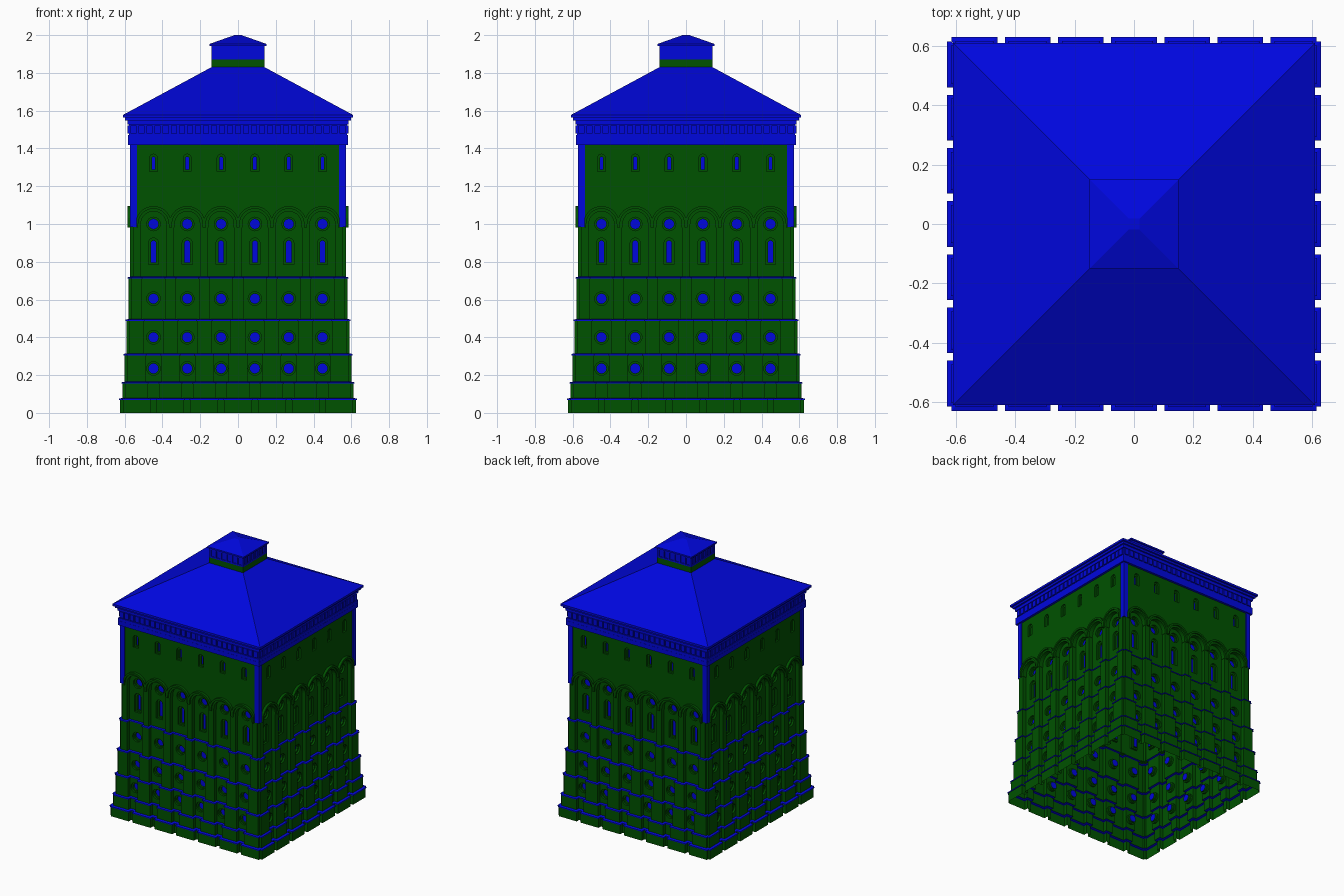
import bpy, bmesh
from math import pi, sin, cos, acos
from mathutils import Matrix, Vector

if "Cube" in bpy.data.objects:
    bpy.data.objects.remove(bpy.data.objects["Cube"])

def material(name, col):
    m = bpy.data.materials.new(name)
    m.diffuse_color = (*col, 1)
    m.use_nodes = True
    m.node_tree.nodes["Principled BSDF"].inputs["Base Color"].default_value = m.diffuse_color
    return m

GREEN = material("green_wall", (0.0, 0.085, 0.0))
BLUE = material("blue_trim", (0.0, 0.002, 0.73))
PITCH = 0.179                                    # spacing of buttresses and bays
BAYS = [(k - 2.5) * PITCH for k in range(6)]
PIERS = [(k - 3) * PITCH for k in range(7)]
END = 3 * PITCH

def finish(name, bm, mat, four=True):
    """Turn a bmesh into an object; front-side geometry is repeated on all four sides."""
    if four:
        src = bm.verts[:] + bm.edges[:] + bm.faces[:]
        for k in (1, 2, 3):
            new = bmesh.ops.duplicate(bm, geom=src)["geom"]
            vs = [v for v in new if isinstance(v, bmesh.types.BMVert)]
            bmesh.ops.rotate(bm, verts=vs, cent=(0, 0, 0), matrix=Matrix.Rotation(k * pi / 2, 3, 'Z'))
    me = bpy.data.meshes.new(name)
    bm.to_mesh(me)
    bm.free()
    me.materials.append(mat)
    ob = bpy.data.objects.new(name, me)
    bpy.context.collection.objects.link(ob)

def box(bm, x0, x1, y0, y1, z0, z1):
    m = Matrix.Translation(((x0 + x1) / 2, (y0 + y1) / 2, (z0 + z1) / 2))
    bmesh.ops.create_cube(bm, size=1, matrix=m @ Matrix.Diagonal((x1 - x0, y1 - y0, z1 - z0, 1)))

def prism(bm, pts, shift):
    """Closed polygon pushed along a vector."""
    f = bm.faces.new([bm.verts.new(p) for p in pts])
    new = bmesh.ops.extrude_face_region(bm, geom=[f], use_keep_orig=True)["geom"]
    bmesh.ops.translate(bm, verts=[v for v in new if isinstance(v, bmesh.types.BMVert)], vec=shift)
    bmesh.ops.recalc_face_normals(bm, faces=bm.faces[:])

def frustum(name, mat, h0, h1, z0, z1):
    """Square block, optionally tapered."""
    bm = bmesh.new()
    box(bm, -h0, h0, -h0, h0, z0, z1)
    for v in bm.verts:
        if v.co.z > (z0 + z1) / 2:
            v.co.x *= h1 / h0
            v.co.y *= h1 / h0
    finish(name, bm, mat, False)

# window outlines, counter-clockwise seen from the front
def circle(cx, cz, r, n=16):
    return [(cx + r * cos(2 * pi * i / n), cz + r * sin(2 * pi * i / n)) for i in range(n)]

def arch(cx, z0, z1, w, n=8):
    arc = [(cx + w * cos(pi * i / n), z1 - w + w * sin(pi * i / n)) for i in range(n + 1)]
    return [(cx - w, z0), (cx + w, z0)] + arc

def round_window(cx, cz):
    return circle(cx, cz, 0.036), circle(cx, cz, 0.026)

def rect(x0, x1, z0, z1):
    return [(x0, z0), (x1, z0), (x1, z1), (x0, z1)]

def panel(bm, glass, outline, y, windows):
    """Flat wall piece with stepped window openings and glass."""
    def ring(b, pts, yy):
        return [b.verts.new((x, yy, z)) for x, z in pts]
    def bridge(a, b):
        for i in range(len(a)):
            j = (i + 1) % len(a)
            bm.faces.new((a[i], a[j], b[j], b[i]))
    loops = [ring(bm, pts, y) for pts in [outline] + [w[0] for w in windows]]
    edges = [bm.edges.new((l[i - 1], l[i])) for l in loops for i in range(len(l))]
    made = bmesh.ops.triangle_fill(bm, use_beauty=True, use_dissolve=False, edges=edges, normal=(0, -1, 0))["geom"]
    for f in made:
        if isinstance(f, bmesh.types.BMFace):
            f.normal_update()
            if f.normal.y > 0:
                f.normal_flip()
    for a, (outer, inner) in zip(loops[1:], windows):
        b, c, d = ring(bm, outer, y + 0.014), ring(bm, inner, y + 0.014), ring(bm, inner, y + 0.028)
        bridge(a, b)
        bridge(b, c)
        bridge(c, d)
        glass.faces.new(ring(glass, inner, y + 0.028))

def zigzag(o, r):
    """Plan outline of one side: seven buttresses at o, recesses at r."""
    e = o - 0.015
    hw = e - END
    pts = [(-e, -e)]
    for c in PIERS:
        a, b = c - hw, c + hw
        pts += [(a, -r)] * (c > PIERS[0]) + [(a, -o), (b, -o)] + [(b, -r)] * (c < PIERS[-1])
    return pts + [(e, -e)]

def strip(bm, low, z0, high, z1, skip=()):
    """Wall faces between two plan outlines."""
    for i in range(len(low) - 1):
        if i not in skip:
            p, q, s, t = low[i], low[i + 1], high[i + 1], high[i]
            bm.faces.new([bm.verts.new(v) for v in ((*p, z0), (*q, z0), (*s, z1), (*t, z1))])

# stepped lower storeys: bottom, top, buttress plane, recess plane, window height
R = 0.543
storeys = [(0.0, 0.068, 0.625, 0.597, None), (0.079, 0.155, 0.612, 0.584, None),
           (0.165, 0.305, 0.601, 0.573, 0.235), (0.315, 0.487, 0.591, 0.563, 0.40),
           (0.497, 0.711, 0.580, 0.552, 0.605), (0.721, 0.99, 0.572, R, None)]
walls, ledges, glass = bmesh.new(), bmesh.new(), bmesh.new()
for (z0, z1, o, r, wz), upper in zip(storeys, storeys[1:]):
    pts = zigzag(o, r)
    bays = [i for i in range(len(pts) - 1) if pts[i][1] == pts[i + 1][1] == -r]
    strip(walls, pts, z0, pts, z1, bays)
    for i in bays:
        a, b = pts[i][0], pts[i + 1][0]
        panel(walls, glass, rect(a, b, z0, z1), -r, [round_window((a + b) / 2, wz)] if wz else [])
    # thin lip, then a slope back to the next storey
    lip = zigzag(o + 0.004, r + 0.004)
    strip(ledges, pts, z1, lip, z1)
    strip(ledges, lip, z1, lip, z1 + 0.007)
    strip(ledges, lip, z1 + 0.007, zigzag(upper[2], upper[3]), upper[0])
finish("lower_storey_walls", walls, GREEN)
finish("storey_ledges", ledges, BLUE)

# recessed bays behind the arches, and the wall above them
H, TOP = PITCH / 2, 0.566
back, wall = bmesh.new(), bmesh.new()
for c in BAYS:
    panel(back, glass, rect(c - H, c + H, 0.72, 1.08), -R,
          [(arch(c, 0.785, 0.926, 0.027), arch(c, 0.795, 0.912, 0.014)), round_window(c, 1.0)])
    cut = [(c - 0.076 * cos(pi * i / 12), 1 + 0.076 * sin(pi * i / 12)) for i in range(13)]
    outline = [(c - H, 1.0)] + cut + [(c + H, 1.0), (c + H, 1.425), (c - H, 1.425)]
    panel(wall, glass, outline, -TOP, [(arch(c, 1.278, 1.37, 0.021), arch(c, 1.288, 1.356, 0.009))])
finish("recessed_bays", back, GREEN)
finish("upper_wall", wall, GREEN)
finish("window_glass", glass, BLUE)

# slim buttresses carrying the arches
piers = bmesh.new()
for c in PIERS:
    box(piers, c - 0.02, c + 0.02, -0.572, -R + 0.003, 0.721, 0.99)
finish("upper_buttresses", piers, GREEN)

# two stepped rings of arches
def arcade(name, r_out, r_in, face):
    bm, n = bmesh.new(), 14
    a0 = acos(min(1, H / r_out))
    for c in BAYS:
        out = [(c + r_out * cos(a0 + (pi - 2 * a0) * i / n), 1 + r_out * sin(a0 + (pi - 2 * a0) * i / n))
               for i in range(n + 1)]
        inn = [(c - r_in * cos(pi * i / n), 1 + r_in * sin(pi * i / n)) for i in range(n + 1)]
        pts = ([(c + H, 0.982)] + out + [(c - H, 0.982), (c - r_in, 0.982)]
               + inn + [(c + r_in, 0.982)])
        prism(bm, [(x, -face, z) for x, z in pts], Vector((0, face - R + 0.003, 0)))
    finish(name, bm, GREEN)

arcade("outer_arches", 0.095, 0.081, 0.585)
arcade("inner_arches", 0.0895, 0.067, 0.574)

# corner posts
posts = bmesh.new()
box(posts, -0.572, -0.536, -0.572, -0.536, 0.985, 1.425)
finish("corner_posts", posts, BLUE)

# cornice with a row of small blocks
frustum("cornice_base", BLUE, 0.583, 0.583, 1.418, 1.45)
frustum("cornice_core", BLUE, 0.576, 0.576, 1.45, 1.54)
frustum("cornice_rail", BLUE, 0.582, 0.582, 1.45, 1.472)
dentils = bmesh.new()
for k in range(27):
    c = (k - 13) * 0.0425
    box(dentils, c - 0.016, c + 0.016, -0.584, -0.57, 1.478, 1.522)
finish("cornice_blocks", dentils, BLUE)
frustum("cornice_top", BLUE, 0.585, 0.585, 1.526, 1.556)

# eaves and roof
frustum("eave_lower", BLUE, 0.597, 0.597, 1.548, 1.563)
frustum("eave_upper", BLUE, 0.610, 0.610, 1.563, 1.578)
frustum("main_roof", BLUE, 0.608, 0.137, 1.578, 1.832)

# lantern on the roof
frustum("lantern_base", GREEN, 0.14, 0.14, 1.81, 1.872)
frustum("lantern_core", BLUE, 0.133, 0.133, 1.872, 1.945)
frustum("lantern_sill", BLUE, 0.14, 0.14, 1.872, 1.882)
frustum("lantern_head", BLUE, 0.14, 0.14, 1.932, 1.945)
bars = bmesh.new()
for k in range(7):
    c = (k - 3) * 0.0443
    box(bars, c - 0.007, c + 0.007, -0.14, -0.128, 1.88, 1.935)
finish("lantern_bars", bars, BLUE)
frustum("lantern_eave", BLUE, 0.15, 0.15, 1.943, 1.954)
frustum("lantern_roof", BLUE, 0.149, 0.018, 1.954, 2.0)
